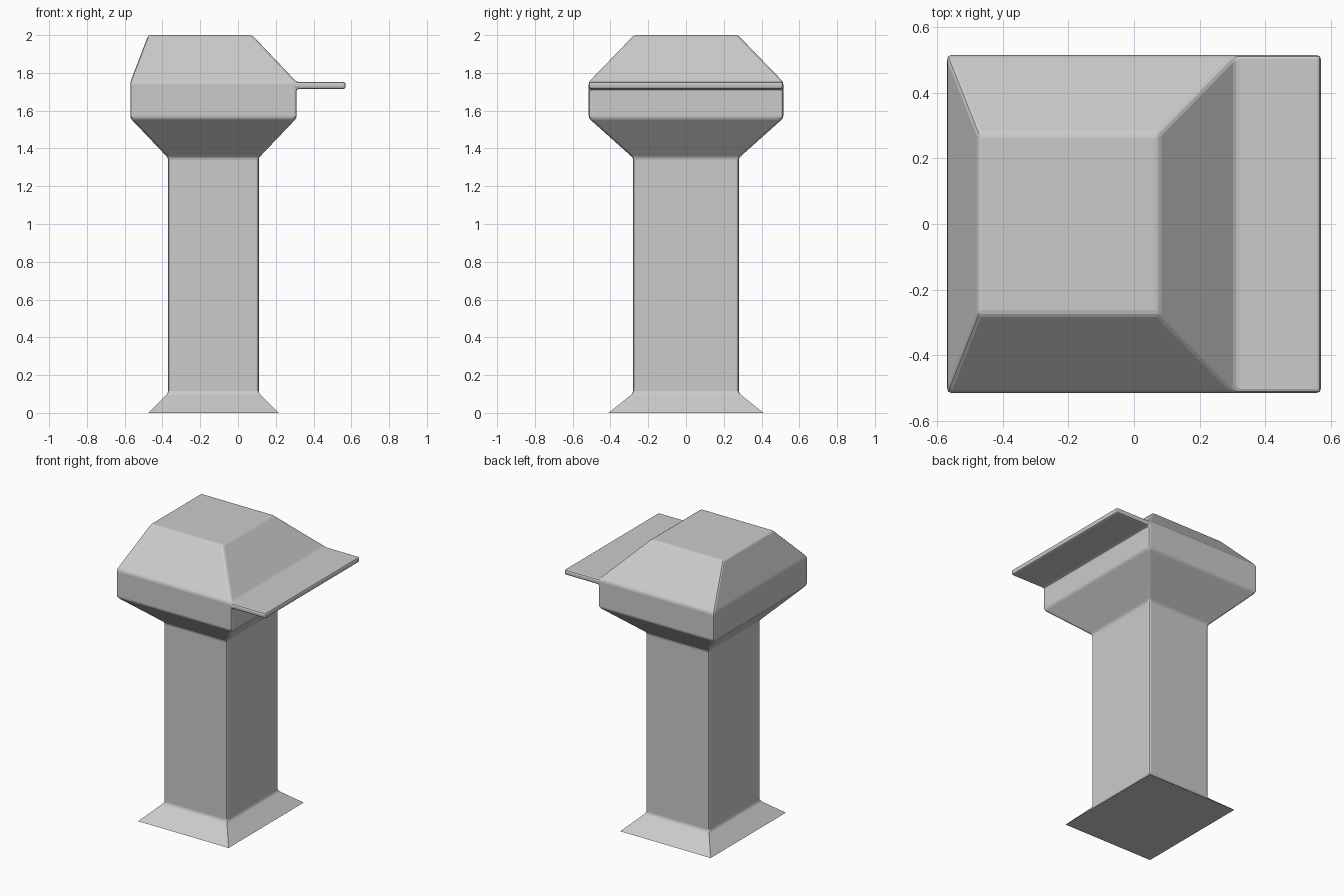
import bpy, bmesh

if "Cube" in bpy.data.objects:
    bpy.data.objects.remove(bpy.data.objects["Cube"])

# Cross-sections from foot to roof: left x, right x, half depth, height
RINGS = [
    (-0.475, 0.215, 0.41, 0.0),     # foot
    (-0.37, 0.11, 0.28, 0.105),     # column bottom
    (-0.37, 0.11, 0.28, 1.35),      # column top
    (-0.57, 0.31, 0.515, 1.56),     # head, lower edge
    (-0.57, 0.31, 0.515, 1.715),    # shelf underside
    (-0.57, 0.31, 0.515, 1.752),    # shelf top and eaves
    (-0.475, 0.075, 0.275, 2.0),    # flat roof
]
SHELF_RING, SHELF_REACH, BEVEL = 4, 0.26, 0.012

bm = bmesh.new()
rings = [[bm.verts.new(p) for p in ((l, -d, z), (r, -d, z), (r, d, z), (l, d, z))]
         for l, r, d, z in RINGS]

# Stacked body walls, remembering the narrow wall the shelf grows from
for k, (a, b) in enumerate(zip(rings, rings[1:])):
    for i in range(4):
        j = (i + 1) % 4
        face = bm.faces.new((a[i], a[j], b[j], b[i]))
        if k == SHELF_RING and i == 1:
            shelf_face = face
bm.faces.new(rings[0][::-1])
bm.faces.new(rings[-1])

# Shelf pulled out of the right-hand wall
shelf = bmesh.ops.extrude_discrete_faces  # keeps the walls connected below
out = bmesh.ops.extrude_face_region(bm, geom=[shelf_face])
if shelf_face.is_valid:
    bmesh.ops.delete(bm, geom=[shelf_face], context='FACES_ONLY')
tip = [g for g in out["geom"] if isinstance(g, bmesh.types.BMVert)]
bmesh.ops.translate(bm, verts=tip, vec=(SHELF_REACH, 0, 0))
bmesh.ops.recalc_face_normals(bm, faces=bm.faces)

# Merge flat wall pieces, then soften every edge above the foot
flat = [e for e in bm.edges if len(e.link_faces) == 2 and e.calc_face_angle() < 0.01]
bmesh.ops.dissolve_edges(bm, edges=flat, use_verts=False)
edges = [e for e in bm.edges if min(v.co.z for v in e.verts) > 0.05]
bmesh.ops.bevel(bm, geom=edges, offset=BEVEL, offset_type='OFFSET',
                segments=2, profile=0.5, affect='EDGES', clamp_overlap=True)
bmesh.ops.recalc_face_normals(bm, faces=bm.faces)

mesh = bpy.data.meshes.new("pedestal_with_shelf")
bm.to_mesh(mesh)
bm.free()
body = bpy.data.objects.new("pedestal_with_shelf", mesh)
bpy.context.collection.objects.link(body)
